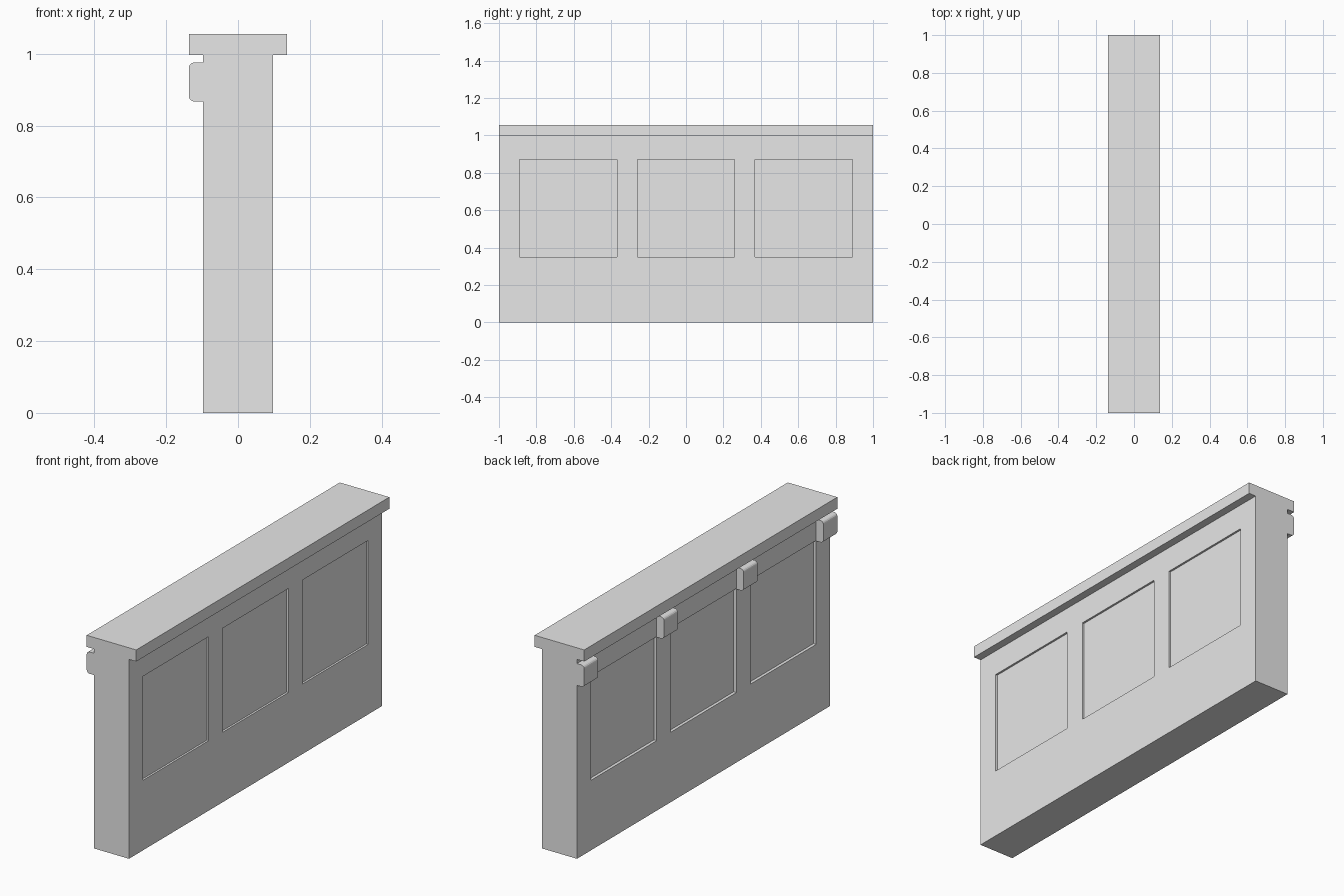
import bpy, bmesh
from mathutils import Vector, Matrix

cube = bpy.data.objects.get("Cube")
if cube:
    bpy.data.objects.remove(cube, do_unlink=True)

# One plain grey for every part
grey = bpy.data.materials.new("plain grey")
grey.use_nodes = True
grey.diffuse_color = (0.8, 0.8, 0.8, 1)
grey.node_tree.nodes["Principled BSDF"].inputs["Base Color"].default_value = (0.8, 0.8, 0.8, 1)

HALF = 0.097       # half wall thickness
CAP_HALF = 0.137   # half cap width
CAP_Z, TOP = 0.997, 1.055
PIER = 0.11        # strip between panels
PANEL = (2 - 4 * PIER) / 3
SILL, HEAD = 0.35, 0.87


def box(lo, hi):
    """New bmesh box between two corners."""
    lo, hi = Vector(lo), Vector(hi)
    bm = bmesh.new()
    bmesh.ops.create_cube(bm, size=1, matrix=Matrix.Translation((lo + hi) / 2)
                          @ Matrix.Diagonal((*(hi - lo), 1)))
    return bm


def finish(bm, name):
    mesh = bpy.data.meshes.new(name)
    bmesh.ops.recalc_face_normals(bm, faces=bm.faces)
    bm.to_mesh(mesh)
    bm.free()
    mesh.materials.append(grey)
    obj = bpy.data.objects.new(name, mesh)
    bpy.context.collection.objects.link(obj)
    return obj


# Wall, cut into a grid so that the panels can be sunk on both sides
bm = box((-HALF, -1, 0), (HALF, 1, CAP_Z))
panel_starts = [-1 + PIER + i * (PANEL + PIER) for i in range(3)]


def cut(point, normal):
    bmesh.ops.bisect_plane(bm, geom=bm.verts[:] + bm.edges[:] + bm.faces[:],
                           plane_co=point, plane_no=normal)


for y in panel_starts:
    cut((0, y, 0), (0, 1, 0))
    cut((0, y + PANEL, 0), (0, 1, 0))
for z in (SILL, HEAD):
    cut((0, 0, z), (0, 0, 1))

# Sunken panels
for side, depth in ((1, 0.01), (-1, 0.015)):
    chosen = []
    for f in bm.faces:
        c = f.calc_center_median()
        if c.x * side > HALF - 0.001 and SILL < c.z < HEAD \
                and any(y < c.y < y + PANEL for y in panel_starts):
            chosen.append(f)
    new = bmesh.ops.extrude_discrete_faces(bm, faces=chosen)["faces"]
    bmesh.ops.translate(bm, vec=(-side * depth, 0, 0),
                        verts=list({v for f in new for v in f.verts}))
finish(bm, "wall")

# Cap slab
finish(box((-CAP_HALF, -1, CAP_Z), (CAP_HALF, 1, TOP)), "cap")

# Bracket blocks above each pier, with rounded outer top and bottom edges
for i in range(4):
    y = -1 + i * (PANEL + PIER)
    bm = box((-CAP_HALF, y, 0.867), (-HALF, y + PIER, 0.976))
    rounded = [e for e in bm.edges
               if all(v.co.x < -HALF - 0.01 for v in e.verts)
               and abs(e.verts[0].co.y - e.verts[1].co.y) > 0.01]
    bmesh.ops.bevel(bm, geom=rounded, offset=0.016, segments=4,
                    profile=0.5, affect='EDGES')
    finish(bm, f"bracket_block_{i + 1}")
